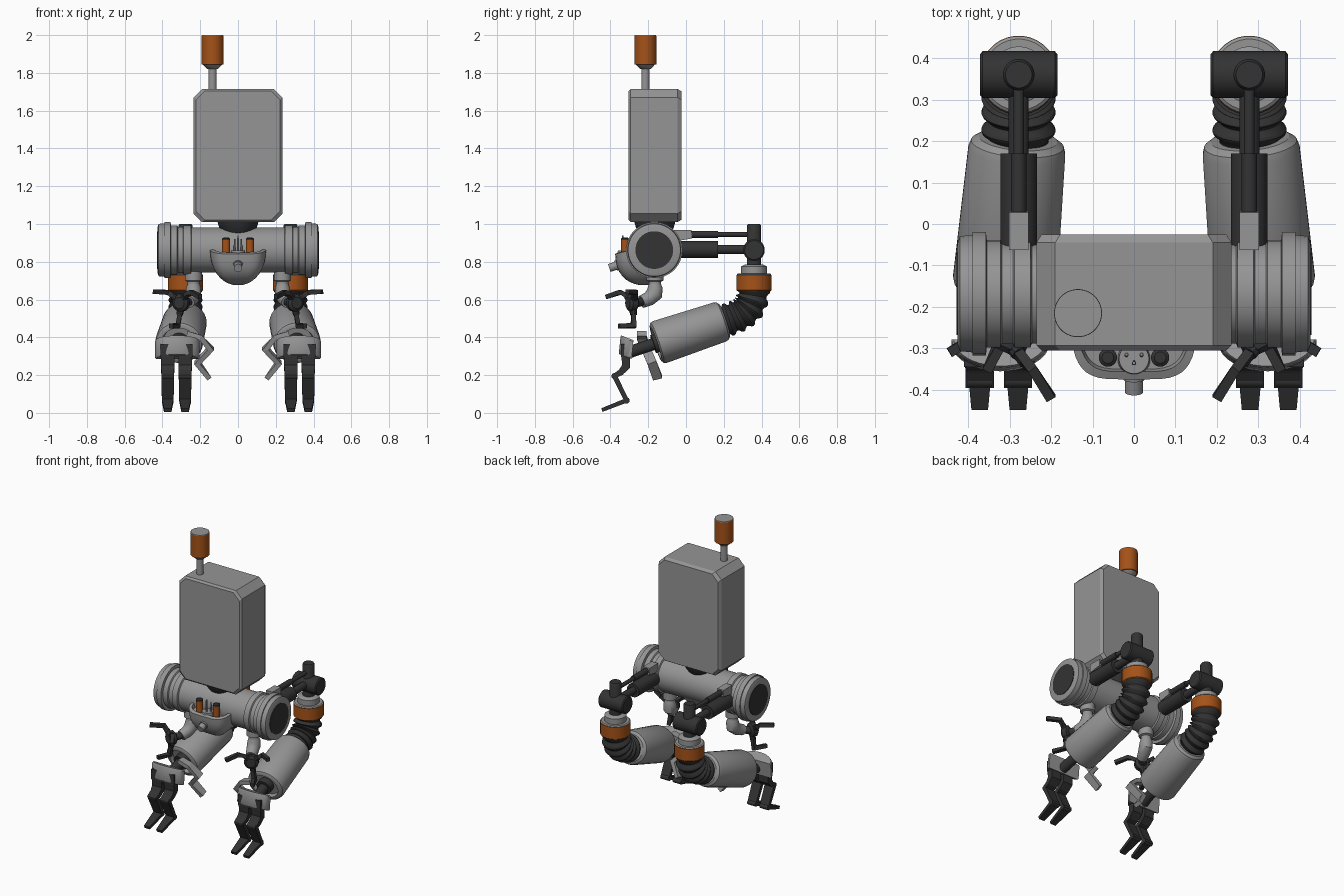
import bpy, bmesh
from math import sin, cos, pi, sqrt
from mathutils import Vector as V

if "Cube" in bpy.data.objects:
    bpy.data.objects.remove(bpy.data.objects["Cube"])


def material(name, col):
    m = bpy.data.materials.new(name)
    m.diffuse_color = (*col, 1)
    m.use_nodes = True
    m.node_tree.nodes["Principled BSDF"].inputs["Base Color"].default_value = m.diffuse_color
    return m


GREY = material("grey_metal", (0.3, 0.3, 0.3))
DARK = material("dark_rubber", (0.033, 0.033, 0.033))
ORANGE = material("orange_paint", (0.375, 0.084, 0.009))


def skin(name, rings, mat=None, mirror=False, smooth=True):
    """Bridge matching rings of points and cap both ends."""
    bm = bmesh.new()
    vs = [[bm.verts.new(p) for p in r] for r in rings]
    n = len(vs[0])
    for a, b in zip(vs, vs[1:]):
        for i in range(n):
            j = (i + 1) % n
            bm.faces.new((a[i], a[j], b[j], b[i]))
    bm.faces.new(vs[0][::-1])
    bm.faces.new(vs[-1])
    bmesh.ops.recalc_face_normals(bm, faces=bm.faces)
    me = bpy.data.meshes.new(name)
    bm.to_mesh(me)
    bm.free()
    ob = bpy.data.objects.new(name, me)
    bpy.context.collection.objects.link(ob)
    me.materials.append(mat or GREY)
    if smooth:
        bpy.ops.object.select_all(action='DESELECT')
        ob.select_set(True)
        bpy.context.view_layer.objects.active = ob
        bpy.ops.object.shade_smooth_by_angle(angle=0.6)
    if mirror:
        ob.modifiers.new("mirror", 'MIRROR')
    return ob


def tube(name, pts, radii, mat=None, mirror=True, n=24, axis=None, ref=None):
    """Sweep an n-gon along points; each radius is a number or (across, thick)."""
    pts = [V(p) for p in pts]
    if not isinstance(radii, list):
        radii = [radii] * len(pts)
    if axis:
        tans, mitre = [V(axis).normalized()] * len(pts), [1] * len(pts)
    else:
        seg = [(b - a).normalized() for a, b in zip(pts, pts[1:])]
        seg = [seg[0]] + seg + [seg[-1]]
        tans = [(a + b).normalized() for a, b in zip(seg, seg[1:])]
        mitre = [min(1.5, 1 / max(0.1, t.dot(s))) for t, s in zip(tans, seg)]
    if ref is None:
        ref = (1, 0, 0) if max(abs(t.x) for t in tans) < 0.9 else (0, 1, 0)
    ref, k, rings = V(ref), (sqrt(2) if n == 4 else 1), []
    for p, r, t, m in zip(pts, radii, tans, mitre):
        u = (ref - t * ref.dot(t)).normalized()
        w = t.cross(u)
        ru, rw = r if isinstance(r, tuple) else (r, r)
        angs = [2 * pi * (i + 0.5) / n for i in range(n)]
        rings.append([p + u * (cos(a) * ru * k) + w * (sin(a) * rw * k * m) for a in angs])
    return skin(name, rings, mat, mirror, n > 4)


def lathe(name, origin, axis, prof, mat=None, mirror=True, n=32, wide=1):
    """Turned part: profile of (distance along axis, radius)."""
    d = V(axis).normalized()
    return tube(name, [V(origin) + d * t for t, r in prof], [(r * wide, r) for t, r in prof],
                mat, mirror, n, axis)


# Upright equipment case with chamfered corners
def octagon(y, inset):
    w, z0, z1, c = 0.235 - inset, 1.01 + inset, 1.715 - inset, 0.045
    return [(-w + c, y, z0), (w - c, y, z0), (w, y, z0 + c), (w, y, z1 - c),
            (w - c, y, z1), (-w + c, y, z1), (-w, y, z1 - c), (-w, y, z0 + c)]


skin("case", [octagon(-0.305, 0.012), octagon(-0.293, 0), octagon(-0.045, 0),
              octagon(-0.025, 0.012)], smooth=False)

# Antenna
A = (-0.135, -0.215, 1.7)
lathe("antenna_pole", A, (0, 0, 1), [(0, 0.022), (0.12, 0.022), (0.122, 0.03), (0.147, 0.053)],
      mirror=False)
lathe("antenna_beacon", A, (0, 0, 1), [(0.145, 0.058), (0.295, 0.058)], ORANGE, False)
lathe("antenna_cap", A, (0, 0, 1), [(0.294, 0.058), (0.3, 0.057)], None, False)

# Horizontal drum body with flanged ends
half = [(0.425, 0.125), (0.42, 0.139), (0.39, 0.142), (0.39, 0.149), (0.357, 0.149), (0.355, 0.13),
        (0.322, 0.13), (0.318, 0.122), (0.292, 0.122), (0.288, 0.13), (0.25, 0.13), (0.246, 0.12)]
C = (0, -0.168, 0.862)
lathe("drum", C, (1, 0, 0), [(-x, r) for x, r in half] + half[::-1], mirror=False, n=40)
lathe("drum_end_disc", C, (-1, 0, 0), [(0.415, 0.1), (0.428, 0.1)], DARK)
lathe("neck", (0, -0.165, 0.95), (0, 0, 1), [(0, 0.08), (0.03, 0.1), (0.065, 0.11)], DARK, False)


# Front sensor bowl with a recessed deck
def bowl_ring(s, depth):
    ring = []
    for i in range(40):
        a = 2 * pi * i / 40
        c, q = cos(a), sin(a)
        x = 0.15 * s * abs(c) ** 0.45 * (1 if c > 0 else -1)
        y = -0.22 + 0.155 * s * abs(q) ** 0.55 * (1 if q > 0 else -1)
        x *= 1 + 0.5 * min(0, y + 0.3)
        ring.append((x, y, 0.88 + 0.25 * min(0, y + 0.22) * s - depth))
    return ring


arc = [i * pi / 18 for i in range(9)]
skin("sensor_bowl", [bowl_ring(0.84, 0.03), bowl_ring(0.88, 0)] +
     [bowl_ring(cos(a), 0.205 * sin(a)) for a in arc])
lathe("bowl_nozzle", (0, -0.34, 0.79), (0, -1, -0.35),
      [(0, 0.027), (0.035, 0.027), (0.035, 0.022), (0.07, 0.022)], None, False)
lathe("sensor_lamp", (-0.063, -0.322, 0.82), (0, 0, 1), [(0, 0.022), (0.095, 0.022)], ORANGE)
lathe("sensor_lamp_cap", (-0.063, -0.322, 0.91), (0, 0, 1), [(0, 0.022), (0.012, 0.022), (0.018, 0.014)],
      DARK)
lathe("sensor_hub", (0, -0.325, 0.82), (0, 0, 1), [(0, 0.04), (0.04, 0.036)], None, False)
for i, (x, y, h) in enumerate([(0, -0.335, 0.09), (-0.018, -0.315, 0.07), (0.018, -0.315, 0.07)]):
    lathe("sensor_pin_%d" % i, (x, y, 0.85), (0, 0, 1), [(0, 0.006), (h, 0.004)], None, False, 8)

# Rear struts and shoulder joint
X = -0.278
lathe("lower_strut", (X, -0.06, 0.865), (0, 1, 0),
      [(0, 0.046), (0.23, 0.046), (0.23, 0.025), (0.38, 0.025)], DARK, n=12)
lathe("upper_strut", (X, -0.02, 0.945), (0, 1, 0),
      [(0, 0.019), (0.19, 0.019), (0.19, 0.013), (0.36, 0.013)], DARK, n=12)
tube("strut_bracket", [(X, -0.06, 0.938), (X, 0.03, 0.945)], [(0.024, 0.03), (0.024, 0.022)], n=4)
S = (X, 0.36, 0)
lathe("shoulder_post", S, (0, 0, 1), [(0.77, 0.038), (0.99, 0.038), (1.0, 0.032)], DARK)
lathe("shoulder_crossbar", (X, 0.36, 0.862), (1, 0, 0),
      [(-0.093, 0.05), (-0.087, 0.057), (0.087, 0.057), (0.093, 0.05)], DARK)
lathe("shoulder_collar", S, (0, 0, 1),
      [(0.72, 0.08), (0.733, 0.093), (0.738, 0.086), (0.738, 0.068), (0.775, 0.068), (0.785, 0.05)])
lathe("shoulder_band", S, (0, 0, 1), [(0.645, 0.088), (0.65, 0.094), (0.731, 0.094)], ORANGE)

# Bellows elbow, swept along a bezier
b = [V((X, 0.358, 0.66)), V((X, 0.355, 0.535)), V((X, 0.29, 0.515)), V((X - 0.001, 0.185, 0.482))]
pts, rad = [], []
N = 36
for i in range(N + 1):
    t = i / N
    pts.append(b[0] * (1 - t) ** 3 + b[1] * 3 * t * (1 - t) ** 2 + b[2] * 3 * t * t * (1 - t) + b[3] * t ** 3)
    rad.append((0.087, 0.09, 0.087, 0.076, 0.072, 0.076)[i % 6])
tube("bellows", pts, rad, DARK, n=28)

# Forearm and wrist
F, D = V((-0.28, 0.205, 0.49)), V((-0.033, -0.365, -0.122))
lathe("forearm", F, D, [(0, 0.088), (0.012, 0.104), (0.03, 0.109), (0.36, 0.117), (0.378, 0.112),
                        (0.386, 0.1), (0.386, 0.085), (0.36, 0.08)], wide=1.08)
lathe("wrist", F, D, [(0.34, 0.05), (0.4, 0.05), (0.4, 0.032), (0.53, 0.032)], DARK)


# Curved cuff over the knuckles, drooping towards its ends
def cuff_ring(h, s):
    ring = []
    for i in range(21):
        a = pi * i / 20
        ring.append((-0.322 + 0.118 * s * cos(a), -0.283 - 0.068 * s * sin(a) + 0.1 * h,
                     0.335 + h + 0.025 * sin(a)))
    return ring


skin("knuckle_cuff", [cuff_ring(-0.05, 0.95), cuff_ring(-0.042, 1), cuff_ring(0.042, 1),
                      cuff_ring(0.05, 0.95)], mirror=True)
tube("palm", [(-0.325, -0.29, 0.33), (-0.325, -0.345, 0.33)], (0.085, 0.035), DARK, n=4)

# Bent thumb lever on the inner side
tube("thumb_lever", [(-0.27, -0.235, 0.42), (-0.2, -0.235, 0.40), (-0.145, -0.212, 0.34),
                     (-0.215, -0.18, 0.265), (-0.155, -0.15, 0.185)], (0.025, 0.013), n=4, ref=(0, 1, 0))

# Two jointed fingers per hand
for k, x in enumerate((-0.372, -0.28)):
    path = [(-0.32, 0.33), (-0.318, 0.245), (-0.345, 0.215), (-0.378, 0.195),
            (-0.315, 0.066), (-0.445, 0.015)]
    w = [0.036, 0.036, 0.034, 0.034, 0.031, 0.02]
    th = [0.024, 0.02, 0.016, 0.013, 0.012, 0.01]
    tube("finger_%d" % k, [(x, y, z) for y, z in path], list(zip(w, th)), DARK, n=4)
    for y, z in (path[2], path[3], path[4]):
        lathe("finger_joint_%d" % k, (x, y, z), (1, 0, 0), [(-0.03, 0.017), (0.03, 0.017)], DARK, n=12)

# Small front arm with three-pronged claw
lathe("small_arm_socket", (-0.235, -0.165, 0.75), (0, 0, -1),
      [(0, 0.045), (0.05, 0.045), (0.055, 0.032), (0.07, 0.032)])
tube("small_arm_elbow", [(-0.235, -0.165, 0.69), (-0.235, -0.163, 0.66), (-0.236, -0.168, 0.63),
                         (-0.245, -0.195, 0.605), (-0.262, -0.235, 0.588)],
     [0.03, 0.04, 0.042, 0.038, 0.034])
tube("small_wrist", [(-0.258, -0.228, 0.59), (-0.3, -0.275, 0.58)], [0.022, 0.026], DARK, n=16)
lathe("claw_hub", (-0.29, -0.262, 0.582), (-0.4, -0.85, 0),
      [(0, 0.03), (0.01, 0.045), (0.04, 0.045), (0.052, 0.03)], DARK)
prongs = [[(-0.31, -0.28, 0.59), (-0.37, -0.265, 0.638), (-0.445, -0.31, 0.642)],
          [(-0.30, -0.285, 0.595), (-0.265, -0.33, 0.63), (-0.245, -0.35, 0.638), (-0.2, -0.42, 0.615)],
          [(-0.30, -0.28, 0.57), (-0.318, -0.277, 0.462), (-0.355, -0.355, 0.46)]]
for i, p in enumerate(prongs):
    tube("claw_prong_%d" % i, p, (0.012, 0.012), DARK, n=4)
    lathe("claw_knuckle_%d" % i, V(p[0]) * 0.75 + V(p[1]) * 0.25, V(p[1]) - V(p[0]),
          [(-0.02, 0.022), (0.025, 0.018)], DARK, n=10)
